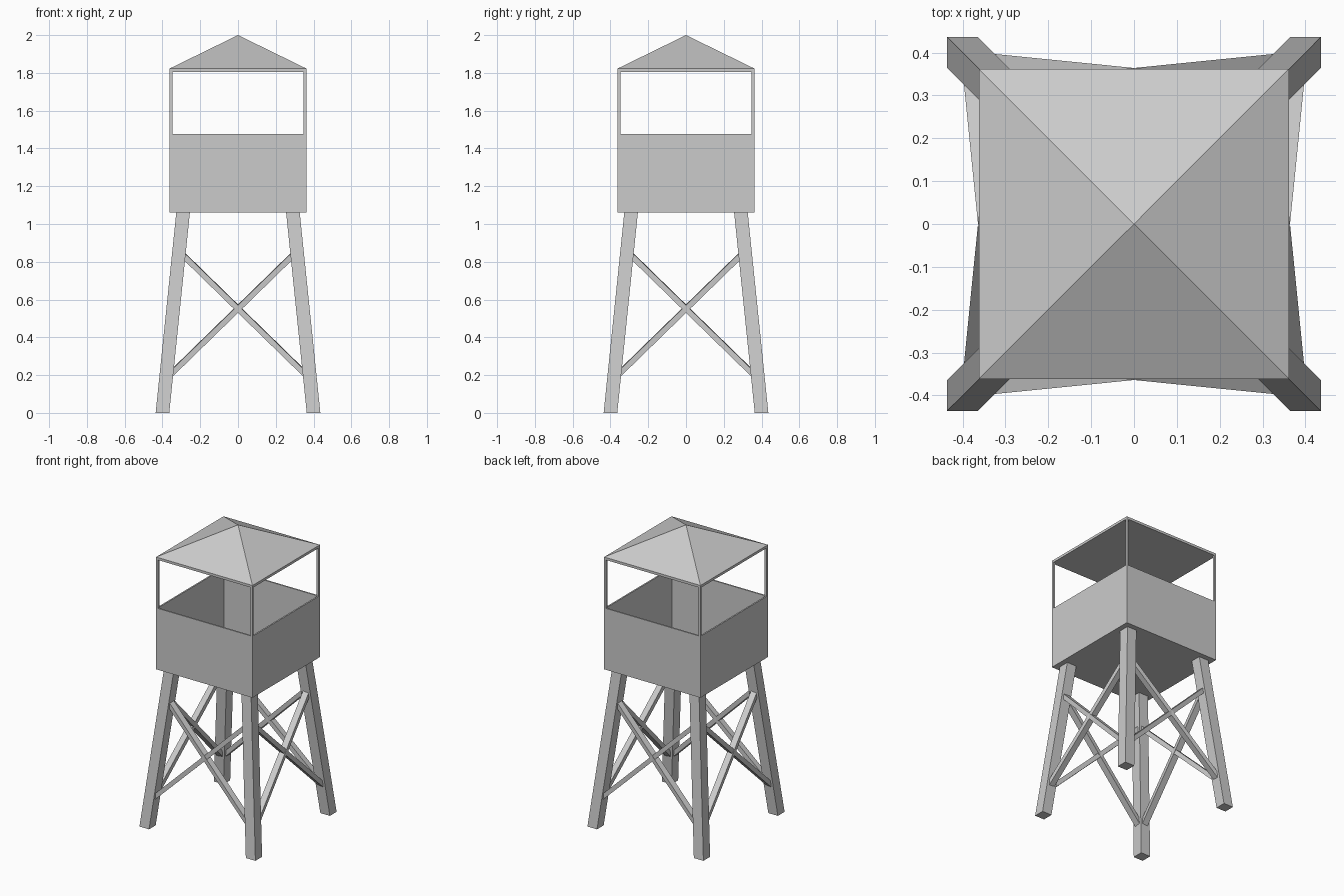
import bpy, bmesh
from mathutils import Vector, Matrix

if "Cube" in bpy.data.objects:
    bpy.data.objects.remove(bpy.data.objects["Cube"])

HALF = 0.362                      # half width of cabin and roof
WALL = 0.014                      # wall and post thickness
FLOOR, RAIL, EAVE, FASCIA, PEAK = 1.06, 1.477, 1.806, 1.823, 2.0


def leg_at(z):
    """Distance of a leg's centre line from the axis at height z."""
    return 0.40 - 0.103 * z


def finish(name, bm):
    bmesh.ops.recalc_face_normals(bm, faces=bm.faces)
    mesh = bpy.data.meshes.new(name)
    bm.to_mesh(mesh)
    bm.free()
    obj = bpy.data.objects.new(name, mesh)
    bpy.context.collection.objects.link(obj)
    return obj


def box(bm, lo, hi):
    lo, hi = Vector(lo), Vector(hi)
    mat = Matrix.Translation((lo + hi) / 2) @ Matrix.Diagonal((*(hi - lo), 1))
    return bmesh.ops.create_cube(bm, size=1, matrix=mat)["verts"]


# Four splayed legs with level feet and tops
for sx in (-1, 1):
    for sy in (-1, 1):
        bm = bmesh.new()
        for v in box(bm, (-0.036, -0.036, 0), (0.036, 0.036, FLOOR)):
            v.co.x += sx * leg_at(v.co.z)
            v.co.y += sy * leg_at(v.co.z)
        side = ("back" if sy > 0 else "front") + ("_right" if sx > 0 else "_left")
        finish(side + "_leg", bm)

# Crossed braces lying in the leaning plane of each side
LOW, HIGH = 0.18, 0.856
normal = Vector((0, -1, -0.103)).normalized()
for i, side in enumerate(("front", "right", "back", "left")):
    bm = bmesh.new()
    for s in (-1, 1):
        a = Vector((s * leg_at(LOW), -leg_at(LOW), LOW))
        b = Vector((-s * leg_at(HIGH), -leg_at(HIGH), HIGH))
        along = (b - a).normalized()
        across = normal.cross(along).normalized()
        rot = Matrix((across, normal, along)).transposed().to_4x4()
        size = Matrix.Diagonal((0.029, 0.042, (b - a).length, 1))
        bmesh.ops.create_cube(bm, size=1, matrix=Matrix.Translation((a + b) / 2) @ rot @ size)
    bm.transform(Matrix.Rotation(i * 1.5707963, 4, "Z"))
    finish(side + "_cross_brace", bm)

# Open-topped cabin: box with its top inset and pushed down to the floor
bm = bmesh.new()
box(bm, (-HALF, -HALF, FLOOR), (HALF, HALF, RAIL))
top = max(bm.faces, key=lambda f: f.calc_center_median().z)
bmesh.ops.inset_region(bm, faces=[top], thickness=WALL)
inner = bmesh.ops.extrude_discrete_faces(bm, faces=[top])["faces"][0]
for v in inner.verts:
    v.co.z = FLOOR + WALL
finish("cabin", bm)

# Corner posts holding the roof
bm = bmesh.new()
for sx in (-1, 1):
    for sy in (-1, 1):
        c = HALF - WALL / 2
        h = WALL / 2
        box(bm, (sx * c - h, sy * c - h, RAIL), (sx * c + h, sy * c + h, EAVE))
finish("roof_posts", bm)

# Pyramid roof with a thin fascia and flat ceiling
bm = bmesh.new()
box(bm, (-HALF, -HALF, EAVE), (HALF, HALF, FASCIA))
top = max(bm.faces, key=lambda f: f.calc_center_median().z)
peak = bmesh.ops.poke(bm, faces=[top])["verts"][0]
peak.co.z = PEAK
finish("roof", bm)
